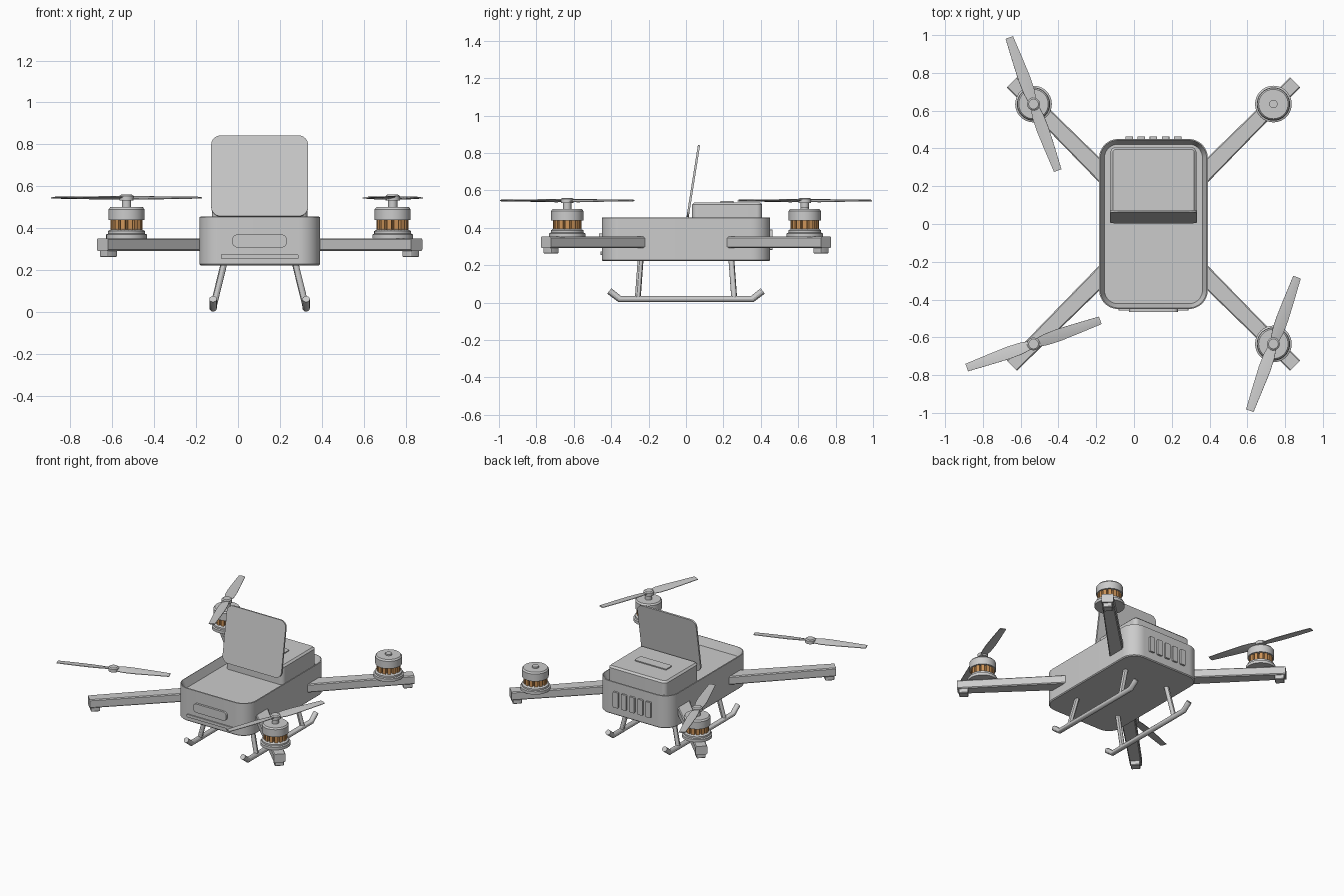
import bpy, bmesh, math
from mathutils import Matrix, Vector

if "Cube" in bpy.data.objects:
    bpy.data.objects.remove(bpy.data.objects["Cube"])

CX = 0.103           # body axis in x
OFF = 0.635          # motor offset from the axis
copper = bpy.data.materials.new("copper")
copper.diffuse_color = (0.62, 0.30, 0.10, 1)
copper.use_nodes = True
copper.node_tree.nodes["Principled BSDF"].inputs["Base Color"].default_value = copper.diffuse_color
I = Matrix.Identity(4)


def T(x, y, z):
    return Matrix.Translation((x, y, z))


def R(deg, axis):
    return Matrix.Rotation(math.radians(deg), 4, axis)


def finish(name, bm, mat=None):
    bmesh.ops.recalc_face_normals(bm, faces=bm.faces)
    me = bpy.data.meshes.new(name)
    bm.to_mesh(me)
    bm.free()
    if mat:
        me.materials.append(mat)
    ob = bpy.data.objects.new(name, me)
    bpy.context.collection.objects.link(ob)
    return ob


def bridge(bm, rings):
    n = len(rings[0])
    for a, b in zip(rings, rings[1:]):
        for i in range(n):
            j = (i + 1) % n
            bm.faces.new((a[i], a[j], b[j], b[i]))
    bm.faces.new(rings[0][::-1])
    bm.faces.new(rings[-1])


def rounded(name, w, d, r, levels, m, seg=8):
    """Stack of rounded rectangles; levels are (inset, z)."""
    bm = bmesh.new()
    rings = []
    for inset, z in levels:
        rr = max(r - inset, 0.004)
        ring = []
        for k, (sx, sy) in enumerate(((1, 1), (-1, 1), (-1, -1), (1, -1))):
            for i in range(seg + 1):
                a = math.pi / 2 * (k + i / seg)
                p = Vector((sx * (w / 2 - inset - rr) + rr * math.cos(a),
                            sy * (d / 2 - inset - rr) + rr * math.sin(a), z))
                ring.append(bm.verts.new(m @ p))
        rings.append(ring)
    bridge(bm, rings)
    return finish(name, bm)


def turned(name, profile, x, y, seg=40):
    """Revolve (radius, z) points about a vertical axis."""
    bm = bmesh.new()
    bridge(bm, [[bm.verts.new((x + r * math.cos(math.tau * i / seg),
                               y + r * math.sin(math.tau * i / seg), z))
                 for i in range(seg)] for r, z in profile])
    return finish(name, bm)


def tube(name, pts, r):
    cu = bpy.data.curves.new(name, 'CURVE')
    cu.dimensions = '3D'
    cu.bevel_depth = r
    cu.bevel_resolution = 4
    cu.use_fill_caps = True
    sp = cu.splines.new('POLY')
    sp.points.add(len(pts) - 1)
    for q, p in zip(sp.points, pts):
        q.co = (*p, 1)
    ob = bpy.data.objects.new(name, cu)
    bpy.context.collection.objects.link(ob)


# body shell with a shallow open tray on top
rounded("body_shell", 0.575, 0.90, 0.10,
        [(0.006, 0.222), (0, 0.228), (0, 0.453), (0.006, 0.455), (0.028, 0.40)], T(CX, 0, 0), 12)
# battery box with grip strip
rounded("battery_box", 0.455, 0.375, 0.03,
        [(0, 0.40), (0, 0.524), (0.012, 0.536)], T(CX, 0.22, 0))
rounded("battery_grip", 0.25, 0.07, 0.01, [(0, 0.53), (0, 0.543)], T(CX, 0.22, 0), 4)
# open hatch leaning back
rounded("hatch_lid", 0.462, 0.39, 0.045, [(0, -0.006), (0, 0.006)],
        T(CX, 0.039, 0.649) @ R(81, 'X'))
# front window and lower slot
front = T(CX, -0.445, 0) @ R(90, 'X')
rounded("front_window", 0.26, 0.062, 0.025, [(0, 0), (0, 0.02)], front @ T(0, 0.339, 0))
rounded("front_slot", 0.37, 0.02, 0.004, [(0, 0), (0, 0.013)], front @ T(0, 0.264, 0), 3)
# rear vents
for k in range(-2, 3):
    rounded("rear_vent", 0.04, 0.11, 0.006, [(0, 0), (0, 0.018)],
            T(CX + 0.064 * k, 0.445, 0.335) @ R(-90, 'X'), 3)


def arm(label, ang):
    m = T(CX, 0, 0) @ R(ang, 'Z')
    bm = bmesh.new()
    rings = []
    for x, hw in ((0.33, 0.048), (1.06, 0.038)):
        b = 0.006
        sec = [(-hw + b, 0.292), (hw - b, 0.292), (hw, 0.298), (hw, 0.346),
               (hw - b, 0.352), (-hw + b, 0.352), (-hw, 0.346), (-hw, 0.298)]
        rings.append([bm.verts.new(m @ Vector((x, y, z))) for y, z in sec])
    bridge(bm, rings)
    finish(label + "_arm", bm)
    rounded(label + "_arm_foot", 0.06, 0.06, 0.006, [(0.004, 0.262), (0, 0.266), (0, 0.295)],
            m @ T(1.02, 0, 0), 3)


def motor(label, x, y, shaft_top):
    turned(label + "_motor_base", [(0.097, 0.35), (0.097, 0.37), (0.088, 0.374),
                                   (0.088, 0.386), (0.074, 0.394)], x, y)
    turned(label + "_motor_core", [(0.058, 0.39), (0.058, 0.445)], x, y).data.materials.append(copper)
    bm = bmesh.new()
    for i in range(14):
        bmesh.ops.create_cube(bm, size=1, matrix=T(x, y, 0.417) @ R(360 / 14 * i, 'Z')
                              @ T(0.064, 0, 0) @ Matrix.Diagonal((0.024, 0.022, 0.05, 1)))
    finish(label + "_motor_coils", bm, copper)
    turned(label + "_motor_bell", [(0.086, 0.438), (0.086, 0.49), (0.078, 0.50)], x, y)
    turned(label + "_motor_shaft", [(0.022, 0.495), (0.022, shaft_top)], x, y, 24)


def propeller(label, x, y, ang):
    turned(label + "_prop_hub", [(0.034, 0.532), (0.034, 0.554), (0.026, 0.560)], x, y, 32)
    bm = bmesh.new()
    for side in (0, 180):
        m = T(x, y, 0.545) @ R(ang + side, 'Z')
        rings = []
        for d, hw, pitch in ((0.015, 0.022, 14), (0.07, 0.031, 13), (0.14, 0.033, 10),
                             (0.25, 0.028, 7), (0.375, 0.021, 4)):
            sec = [(-hw, -0.002), (0, -0.004), (hw, -0.002), (hw, 0.002), (0, 0.005), (-hw, 0.002)]
            mm = m @ T(d, 0, 0) @ R(pitch, 'X')
            rings.append([bm.verts.new(mm @ Vector((0, a, b))) for a, b in sec])
        bridge(bm, rings)
    finish(label + "_prop_blades", bm)


# four arms; one motor and one propeller are absent
for label, ang in (("back_right", 45), ("back_left", 135), ("front_left", 225), ("front_right", 315)):
    arm(label, ang)
motor("back_right", CX + OFF, OFF, 0.510)
motor("back_left", CX - OFF, OFF, 0.54)
motor("front_right", CX + OFF, -OFF, 0.54)
propeller("back_left", CX - OFF, OFF, 110)
propeller("front_right", CX + OFF, -OFF, 70.5)
propeller("front_left", CX - OFF, -OFF, 19.5)

# landing skids and struts
for s, label in ((-1, "left"), (1, "right")):
    x = CX + s * 0.222
    tube(label + "_skid", [(x, -0.41, 0.062), (x, -0.355, 0.019), (x, 0.355, 0.019), (x, 0.41, 0.062)], 0.018)
    for e in (-1, 1):
        tube(label + "_strut", [(CX + s * 0.168, e * 0.242, 0.24), (x, e * 0.258, 0.02)], 0.016)

# curves to meshes, then smooth shading with sharp edges
bpy.ops.object.select_all(action='SELECT')
bpy.context.view_layer.objects.active = bpy.data.objects["left_skid"]
bpy.ops.object.convert(target='MESH')
bpy.ops.object.select_all(action='SELECT')
bpy.ops.object.shade_smooth_by_angle(angle=math.radians(30))
